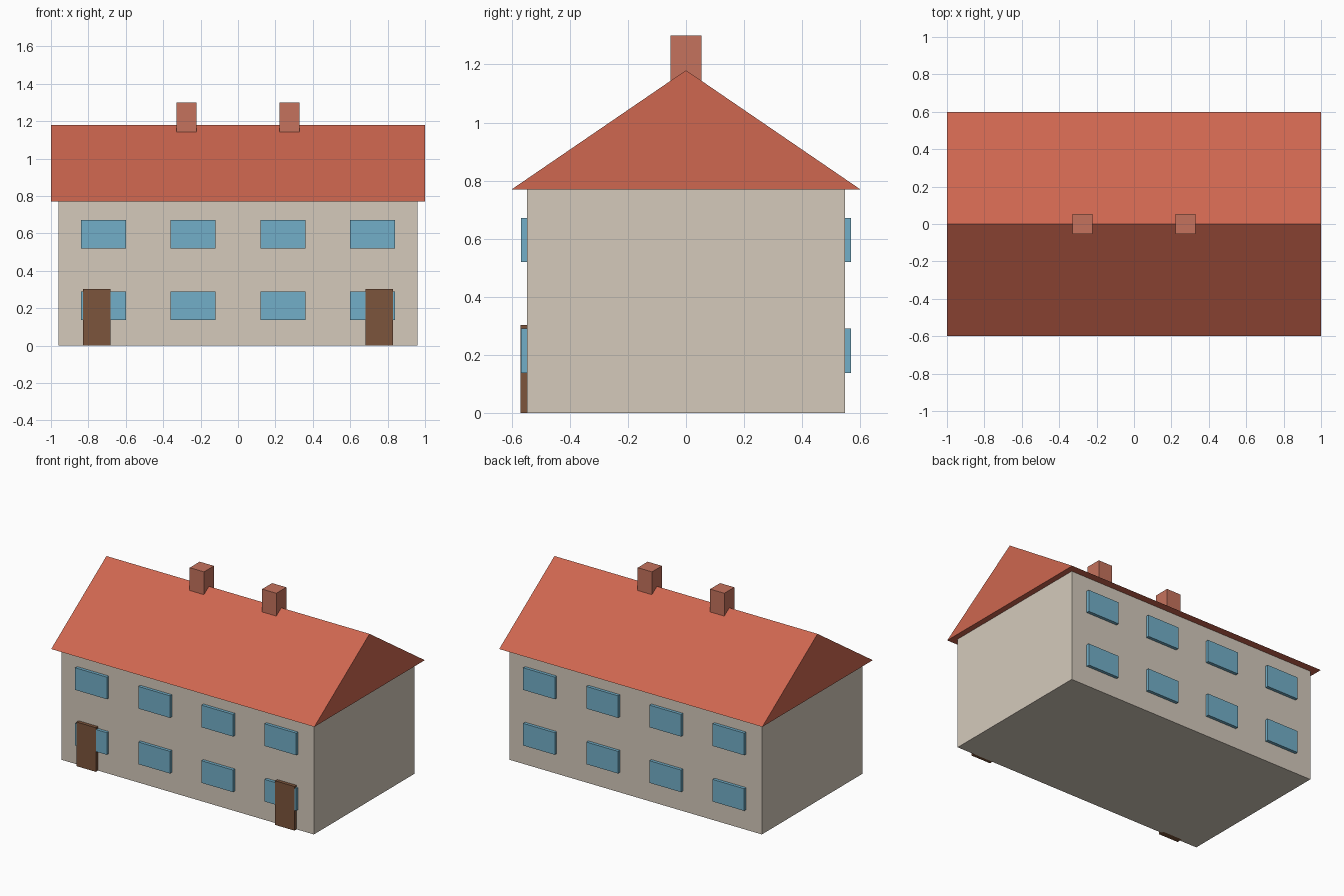
import bpy

if "Cube" in bpy.data.objects:
    bpy.data.objects.remove(bpy.data.objects["Cube"])


def material(name, rgb):
    m = bpy.data.materials.new(name)
    m.diffuse_color = (*rgb, 1)
    m.use_nodes = True
    m.node_tree.nodes["Principled BSDF"].inputs["Base Color"].default_value = m.diffuse_color
    return m


WALL = material("plaster", (0.66, 0.59, 0.50))
ROOF = material("roof_tile", (0.62, 0.135, 0.08))
BRICK = material("brick", (0.56, 0.17, 0.11))
GLASS = material("glass", (0.17, 0.43, 0.58))
WOOD = material("wood", (0.20, 0.09, 0.045))


def add_mesh(name, verts, faces, mat):
    mesh = bpy.data.meshes.new(name)
    mesh.from_pydata(verts, [], faces)
    mesh.materials.append(mat)
    obj = bpy.data.objects.new(name, mesh)
    bpy.context.collection.objects.link(obj)
    return obj


def box(name, x, y, z, mat):
    """Box from (min, max) ranges on each axis."""
    verts = [(a, b, c) for a in x for b in y for c in z]
    faces = [(0, 1, 3, 2), (4, 6, 7, 5), (0, 4, 5, 1),
             (2, 3, 7, 6), (0, 2, 6, 4), (1, 5, 7, 3)]
    return add_mesh(name, verts, faces, mat)


# Main block
box("walls", (-0.96, 0.96), (-0.547, 0.547), (0, 0.77), WALL)

# Gabled roof: triangular profile swept along x
profile = [(-0.6, 0.77), (0.6, 0.77), (0, 1.18)]
add_mesh("roof", [(x, y, z) for x in (-1, 1) for y, z in profile],
         [(0, 2, 1), (3, 4, 5), (0, 1, 4, 3), (1, 2, 5, 4), (2, 0, 3, 5)], ROOF)

# Chimneys and front doors, one of each per side
for side, s in (("left", -1), ("right", 1)):
    cx = s * 0.275
    box(f"chimney_{side}", (cx - 0.054, cx + 0.054), (-0.054, 0.054), (1.14, 1.30), BRICK)
    dx = s * 0.755
    box(f"door_{side}", (dx - 0.074, dx + 0.074), (-0.57, -0.53), (0, 0.303), WOOD)

# Two rows of four windows on the front and back
for face, y in (("front", (-0.568, -0.53)), ("back", (0.53, 0.568))):
    for floor, z in (("lower", 0.138), ("upper", 0.52)):
        for i, x in enumerate((-0.72, -0.24, 0.24, 0.72)):
            box(f"window_{face}_{floor}_{i + 1}", (x - 0.12, x + 0.12), y, (z, z + 0.152), GLASS)
